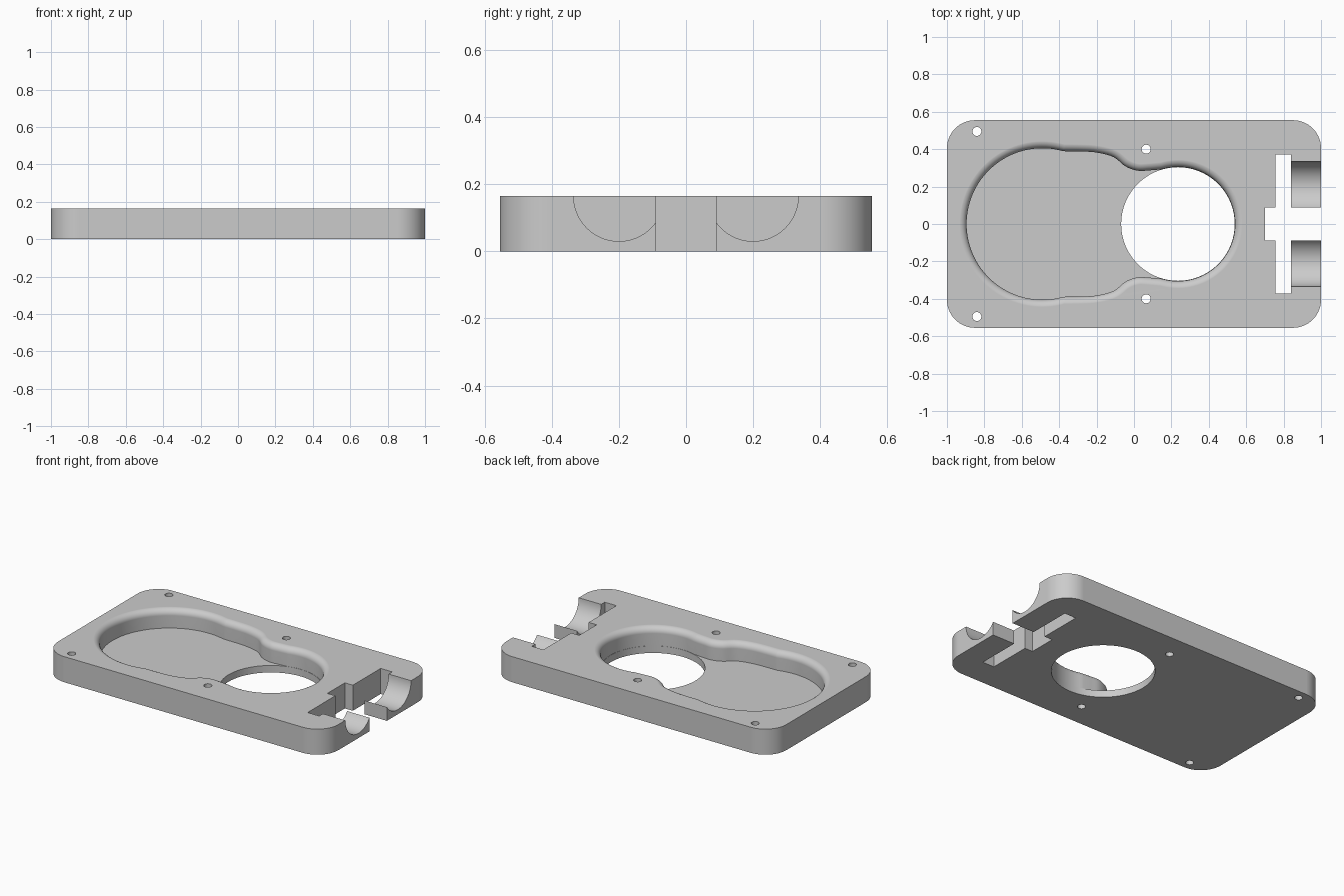
import bpy, bmesh
from math import sin, cos, pi, radians
from mathutils import Vector

if "Cube" in bpy.data.objects:
    bpy.data.objects.remove(bpy.data.objects["Cube"], do_unlink=True)

HEIGHT, FLOOR, ROUND = 0.165, 0.045, 0.04

gray = bpy.data.materials.new("plain_gray")
gray.use_nodes = True
gray.diffuse_color = (0.6, 0.6, 0.6, 1)
gray.node_tree.nodes["Principled BSDF"].inputs["Base Color"].default_value = (0.6, 0.6, 0.6, 1)


def arc(cx, cy, r, a0, a1, n):
    """Points on an arc, angles in degrees, both ends included."""
    angles = [radians(a0 + (a1 - a0) * i / n) for i in range(n + 1)]
    return [Vector((cx + r * cos(a), cy + r * sin(a))) for a in angles]


def circle(cx, cy, r, n):
    return arc(cx, cy, r, 0, 360, n)[:-1]


def loft(name, loops):
    """Closed solid through a stack of equal loops."""
    bm = bmesh.new()
    rings = [[bm.verts.new(p) for p in loop] for loop in loops]
    n = len(rings[0])
    for a, b in zip(rings, rings[1:]):
        for i in range(n):
            j = (i + 1) % n
            bm.faces.new((a[i], a[j], b[j], b[i]))
    bm.faces.new(rings[0])
    bm.faces.new(rings[-1])
    bmesh.ops.recalc_face_normals(bm, faces=bm.faces)
    mesh = bpy.data.meshes.new(name)
    bm.to_mesh(mesh)
    bm.free()
    mesh.materials.append(gray)
    obj = bpy.data.objects.new(name, mesh)
    bpy.context.collection.objects.link(obj)
    return obj


def prism(name, pts, z0, z1):
    return loft(name, [[(p[0], p[1], z) for p in pts] for z in (z0, z1)])


def spline(pts, steps):
    """Catmull-Rom curve between the second and the second-last point."""
    out = []
    for a, b, c, d in zip(pts, pts[1:], pts[2:], pts[3:]):
        for i in range(steps):
            t = i / steps
            out.append(0.5 * (2 * b + (c - a) * t + (2 * a - 5 * b + 4 * c - d) * t ** 2
                              + (3 * b - a - 3 * c + d) * t ** 3))
    return out


def offset(pts, d):
    """Move a clockwise loop outward along its normals."""
    out = []
    for i, p in enumerate(pts):
        t = (pts[(i + 1) % len(pts)] - pts[i - 1]).normalized()
        out.append(p + Vector((-t.y, t.x)) * d)
    return out


def cut(target, cutter):
    cutter.hide_render = True
    mod = target.modifiers.new("cut", 'BOOLEAN')
    mod.operation, mod.solver, mod.object = 'DIFFERENCE', 'EXACT', cutter
    bpy.ops.object.modifier_apply(modifier=mod.name)
    bpy.data.objects.remove(cutter, do_unlink=True)


# Plate with rounded corners
corners = [(0.85, 0.405, 0), (-0.85, 0.405, 90), (-0.85, -0.405, 180), (0.85, -0.405, 270)]
outline = [p for x, y, a in corners for p in arc(x, y, 0.15, a, a + 90, 14)]
plate = prism("base_plate", outline, 0, HEIGHT)
bpy.context.view_layer.objects.active = plate
plate.select_set(True)

# Pocket outline: large bowl, waist and small bowl, mirrored front to back
big = arc(-0.49, 0, 0.405, 180, 74, 32)
small = arc(0.235, 0, 0.305, 106, 0, 32)
waist = [Vector(p) for p in ((-0.29, 0.388), (-0.2, 0.382), (-0.11, 0.358),
                             (-0.045, 0.308), (0.02, 0.285), (0.085, 0.287))]
half = big[:-1] + spline([big[-2], big[-1], *waist, small[0], small[1]], 5) + small
pocket = half + [Vector((p.x, -p.y)) for p in reversed(half[1:-1])]

# Pocket cutter flares out at the top for the rounded rim
levels = [(0, FLOOR)]
for i in range(9):
    a = pi / 2 * i / 8
    levels.append((ROUND * (1 - cos(a)), HEIGHT - ROUND + ROUND * sin(a)))
levels[-1] = (ROUND, HEIGHT + 0.0002)
levels.append((ROUND, HEIGHT + 0.1))
cut(plate, loft("pocket_cutter", [[(p.x, p.y, z) for p in offset(pocket, d)] for d, z in levels]))

# Round opening through the floor
cut(plate, prism("opening_cutter", circle(0.235, 0, 0.3035, 96), -0.1, 0.1))

# Screw holes
for x, y in ((-0.84, 0.495), (0.065, 0.4)):
    for side in (1, -1):
        cut(plate, prism("screw_hole_cutter", circle(x, side * y, 0.024, 24), -0.1, 0.3))

# Cross-shaped slot open at the end
slot = [(1.1, 0.089), (0.84, 0.089), (0.84, 0.372), (0.757, 0.372), (0.757, 0.089), (0.7, 0.089)]
slot += [(x, -y) for x, y in reversed(slot)]
cut(plate, prism("slot_cutter", slot, -0.1, 0.3))

# Round channels beside the slot
for side in (1, -1):
    ring = circle(side * 0.2, HEIGHT, 0.135, 64)
    cut(plate, loft("channel_cutter", [[(x, p.x, p.y) for p in ring] for x in (0.8, 1.1)]))

# Smooth curved walls, keep edges crisp and flat faces flat
bpy.ops.object.shade_smooth_by_angle(angle=radians(30))
weighted = plate.modifiers.new("flat_faces", 'WEIGHTED_NORMAL')
weighted.keep_sharp = True
